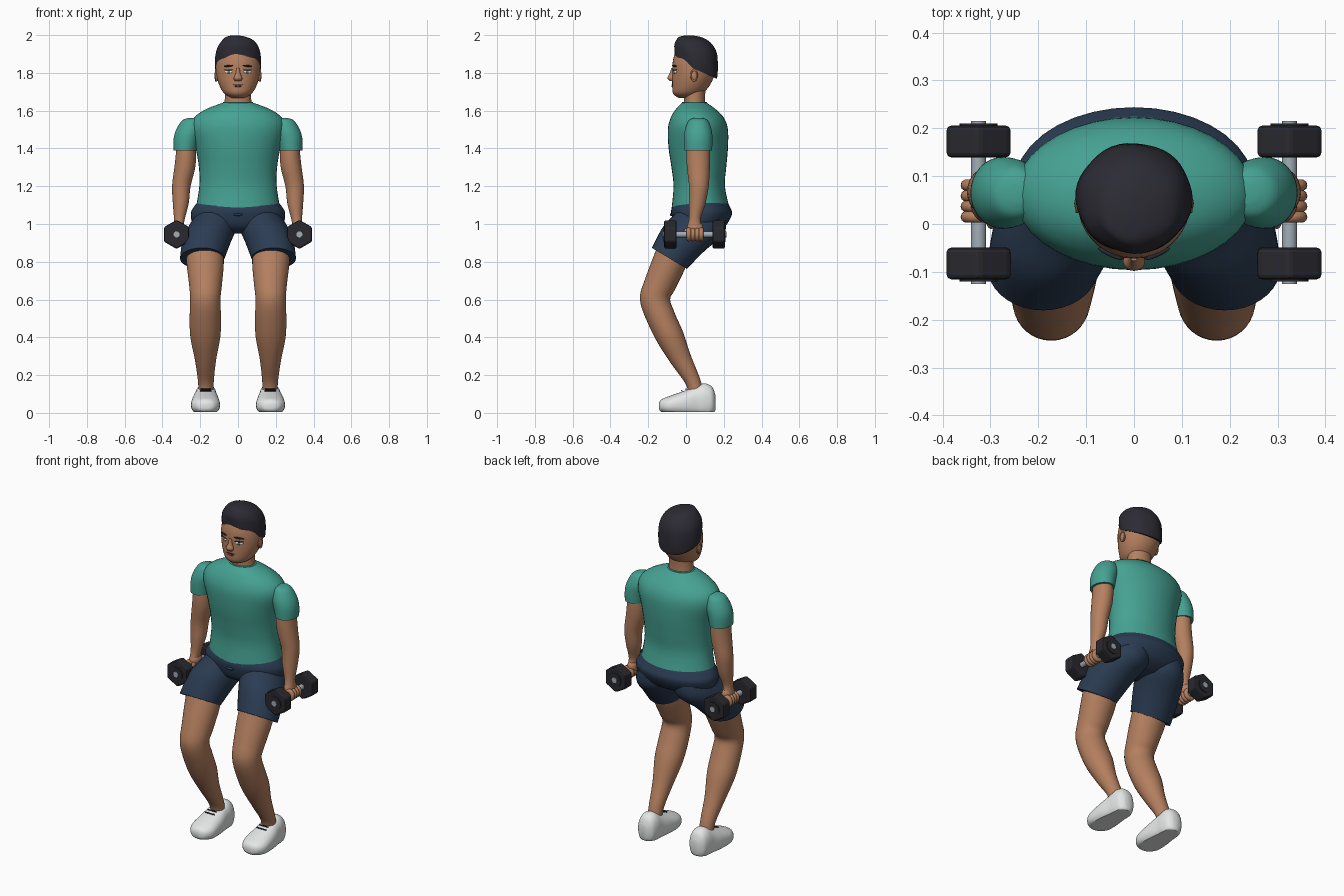
import bpy, bmesh
from math import sin, cos, pi, radians, copysign

if "Cube" in bpy.data.objects:
    bpy.data.objects.remove(bpy.data.objects["Cube"])


def material(name, r, g, b):
    m = bpy.data.materials.new(name)
    m.use_nodes = True
    m.diffuse_color = (r, g, b, 1)
    m.node_tree.nodes["Principled BSDF"].inputs["Base Color"].default_value = (r, g, b, 1)
    return m


SKIN = material("skin", .46, .215, .115)
SHIRT = material("teal shirt", .06, .36, .29)
NAVY = material("navy shorts", .024, .045, .085)
HAIR = material("black hair", .025, .024, .034)
WHITE = material("white shoe", .8, .82, .82)
IRON = material("dark iron", .022, .022, .028)
STEEL = material("steel", .36, .42, .47)
IRIS = material("blue iris", .12, .22, .32)
LIP = material("lip", .22, .085, .055)


def finish(name, bm, mat, angle=40):
    bmesh.ops.recalc_face_normals(bm, faces=bm.faces)
    me = bpy.data.meshes.new(name)
    bm.to_mesh(me)
    bm.free()
    me.materials.append(mat)
    ob = bpy.data.objects.new(name, me)
    bpy.context.collection.objects.link(ob)
    bpy.ops.object.select_all(action='DESELECT')
    ob.select_set(True)
    bpy.context.view_layer.objects.active = ob
    if angle:
        bpy.ops.object.shade_smooth_by_angle(angle=radians(angle))
    return ob


def spline(p, steps):
    """Catmull-Rom interpolation through the key rings."""
    q = [p[0]] + list(p) + [p[-1]]
    for i in range(len(p) - 1):
        for k in range(steps):
            t = k / steps
            yield [b + .5 * t * (c - a + t * (2*a - 5*b + 4*c - d + t * (3*(b - c) + d - a)))
                   for a, b, c, d in zip(*q[i:i + 4])]
    yield p[-1]


def loft(name, rings, mat, side=1, power=2, floor=None, ripple=0, sides=36, steps=4):
    """Skin over rings of (x, y, z, x radius, y radius, tilt in degrees)."""
    bm = bmesh.new()
    loops = []
    for x, y, z, rx, ry, tilt in spline(rings, steps):
        t, loop = radians(tilt), []
        for i in range(sides):
            a = 2 * pi * i / sides
            k = 1 + ripple * sin(6 * a + 25 * z)
            u = k * rx * copysign(abs(cos(a)) ** (2 / power), cos(a))
            v = k * ry * copysign(abs(sin(a)) ** (2 / power), sin(a))
            h = z - v * sin(t)
            h = h if floor is None else max(h, floor)
            loop.append(bm.verts.new((side * (x + u), y + v * cos(t), h)))
        loops.append(loop)
    for lo, hi in zip(loops, loops[1:]):
        for i in range(sides):
            j = (i + 1) % sides
            bm.faces.new((lo[i], lo[j], hi[j], hi[i]))
    bm.faces.new(loops[0])
    bm.faces.new(loops[-1])
    return finish(name, bm, mat)


def blob(name, loc, size, mat, rot=(0, 0, 0)):
    bm = bmesh.new()
    bmesh.ops.create_uvsphere(bm, u_segments=20, v_segments=12, radius=1)
    ob = finish(name, bm, mat, 60)
    ob.location, ob.scale = loc, size
    ob.rotation_euler = [radians(r) for r in rot]
    return ob


def rod(name, loc, radius, depth, mat, sides=24, rot=(90, 0, 0), bevel=0):
    bm = bmesh.new()
    bmesh.ops.create_cone(bm, cap_ends=True, segments=sides, radius1=radius, radius2=radius, depth=depth)
    ob = finish(name, bm, mat, 0 if sides < 8 else 40)
    ob.location = loc
    ob.rotation_euler = [radians(r) for r in rot]
    if bevel:
        mod = ob.modifiers.new("bevel", 'BEVEL')
        mod.width, mod.segments = bevel, 2
    return ob


def ring(name, loc, major, minor, mat, rot=(0, 0, 0), scale=(1, 1, 1)):
    bpy.ops.mesh.primitive_torus_add(location=loc, rotation=[radians(r) for r in rot], major_radius=major,
                                     minor_radius=minor, major_segments=28, minor_segments=10)
    ob = bpy.context.object
    ob.name, ob.scale = name, scale
    ob.data.materials.append(mat)
    bpy.ops.object.shade_smooth_by_angle(angle=radians(60))


# Torso, collar, neck
loft("shirt", [(0, .077, 1.085, .223, .153, 0), (0, .07, 1.2, .205, .136, 0), (0, .068, 1.3, .207, .145, 0),
               (0, .065, 1.4, .224, .157, 0), (0, .063, 1.5, .25, .159, 0), (0, .06, 1.56, .235, .142, 0),
               (0, .052, 1.605, .175, .108, 0), (0, .046, 1.635, .1, .074, 0), (0, .045, 1.644, .074, .062, 0)], SHIRT)
ring("collar", (0, .045, 1.642), .074, .005, SHIRT, scale=(1, .84, 1))
loft("neck", [(0, .047, 1.6, .076, .06, 0), (0, .045, 1.66, .07, .056, 0), (0, .045, 1.74, .07, .06, 0)], SKIN)

# Shorts, waist part with drawstring knot
loft("shorts_seat", [(0, .077, 1.13, .2, .135, 0), (0, .079, 1.09, .234, .154, 0), (0, .083, 1.05, .25, .16, 0),
                     (0, .075, .985, .225, .13, 0), (0, .07, .95, .1, .07, 0)], NAVY)
blob("drawstring_knot", (0, -.078, 1.05), (.025, .008, .007), NAVY)

# Head and hair
loft("head", [(0, .005, 1.668, .035, .045, 0), (0, .009, 1.69, .072, .077, 0), (0, .025, 1.73, .097, .098, 0),
              (0, .04, 1.79, .115, .112, 0), (0, .047, 1.86, .116, .117, 0), (0, .05, 1.92, .098, .1, 0),
              (0, .05, 1.96, .06, .06, 0)], SKIN)
loft("hair", [(0, .053, 1.818, .118, .122, 24), (0, .054, 1.835, .121, .124, 23), (0, .054, 1.88, .121, .12, 17),
              (0, .05, 1.93, .112, .112, 10), (0, .04, 1.97, .086, .088, 5), (-.01, .025, 1.991, .052, .056, 2),
              (-.015, .015, 1.999, .012, .012, 0)], HAIR, ripple=.012, sides=48)
loft("nose", [(0, -.065, 1.825, .009, .012, 0), (0, -.072, 1.795, .013, .016, 0), (0, -.078, 1.772, .023, .02, 0),
              (0, -.072, 1.756, .016, .013, 0)], SKIN, sides=20)
blob("mouth_line", (0, -.071, 1.737), (.026, .006, .003), HAIR)
blob("lower_lip", (0, -.07, 1.73), (.02, .008, .006), LIP)

for s, label in ((1, "left_"), (-1, "right_")):
    # Face details
    blob(label + "eye", (s * .05, -.058, 1.806), (.022, .006, .009), WHITE, (0, 0, s * 25))
    blob(label + "iris", (s * .049, -.0625, 1.806), (.008, .004, .008), IRIS, (0, 0, s * 25))
    blob(label + "eyelid", (s * .05, -.06, 1.816), (.025, .006, .003), HAIR, (0, 0, s * 25))
    blob(label + "eyebrow", (s * .05, -.062, 1.837), (.028, .006, .005), HAIR, (0, s * 5, s * 25))
    blob(label + "ear", (s * .114, .043, 1.785), (.011, .018, .03), SKIN)
    ring(label + "ear_rim", (s * .119, .043, 1.787), .021, .004, SKIN, (0, 90, 0), (1.3, .8, 1))

    # Sleeve and arm
    loft(label + "sleeve", [(.24, .065, 1.562, .02, .02, 0), (.246, .065, 1.548, .05, .05, 0),
                            (.258, .065, 1.5, .069, .07, 0), (.273, .065, 1.45, .068, .075, 0),
                            (.28, .065, 1.39, .061, .073, 0)], SHIRT, s)
    loft(label + "arm", [(.275, .065, 1.44, .05, .06, 0), (.276, .065, 1.36, .054, .063, 0),
                         (.283, .066, 1.29, .055, .06, 0), (.3, .068, 1.2, .049, .052, 0),
                         (.303, .06, 1.11, .042, .044, 0), (.31, .047, 1.03, .029, .031, 0),
                         (.315, .045, .99, .026, .038, 0)], SKIN, s)

    # Hand gripping the bar
    blob(label + "palm", (s * .312, .048, .978), (.03, .044, .036), SKIN)
    for i in range(4):
        ring(f"{label}finger_{i + 1}", (s * .325, .015 + .022 * i, .945), .025, .0125, SKIN, (90, 0, 0))
    blob(label + "thumb", (s * .298, .01, .95), (.012, .018, .03), SKIN, (25, 0, 0))

    # Dumbbell
    rod(label + "dumbbell_bar", (s * .325, .045, .945), .016, .34, STEEL)
    for end, y in (("front", -.0825), ("back", .1725)):
        out = -1 if end == "front" else 1
        rod(f"{label}{end}_weight", (s * .325, y, .945), .077, .066, IRON, 6, bevel=.009)
        rod(f"{label}{end}_weight_plate", (s * .325, y + out * .033, .945), .04, .009, IRON)

    # Shorts leg, bare leg, shoe with laces
    loft(label + "shorts_leg", [(.11, .09, 1.07, .1, .12, 10), (.125, .07, 1.0, .126, .142, 20),
                                (.163, -.012, .92, .129, .128, 28), (.19, -.088, .818, .117, .108, 31)], NAVY, s)
    loft(label + "leg", [(.18, -.05, .9, .095, .09, 30), (.174, -.087, .8, .099, .09, 27),
                         (.172, -.138, .68, .087, .084, 18), (.173, -.164, .6, .08, .08, 0),
                         (.173, -.13, .5, .083, .076, -22), (.173, -.083, .4, .079, .073, -25),
                         (.172, -.025, .28, .056, .056, -25), (.17, .035, .17, .042, .041, -20),
                         (.17, .055, .1, .04, .04, 0)], SKIN, s)
    loft(label + "shoe", [(.172, -.143, .035, .02, .016, 90), (.172, -.13, .038, .05, .033, 90),
                          (.172, -.085, .04, .075, .05, 90), (.172, 0, .05, .073, .07, 90),
                          (.171, .06, .058, .063, .087, 90), (.17, .1, .063, .06, .093, 90),
                          (.17, .138, .062, .05, .076, 90), (.17, .156, .055, .024, .04, 90)],
         WHITE, s, power=2.3, floor=.004)
    for i in range(3):
        rod(f"{label}lace_{i + 1}", (s * .171, -.022 + .022 * i, .117 + .008 * i), .0035, .06 - .004 * i,
            IRON, 10, (0, 90, 0))
